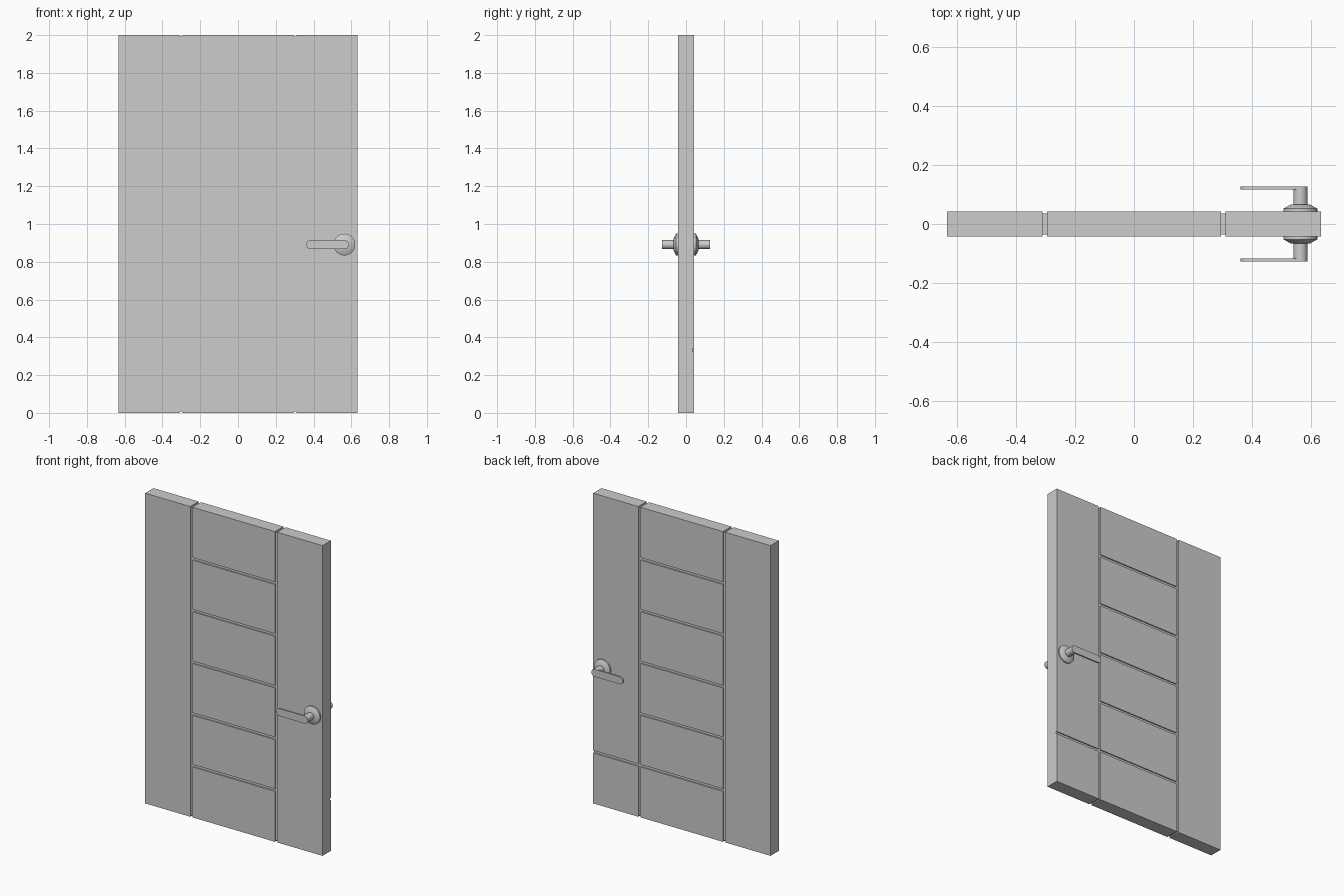
import bpy, bmesh, math
from mathutils import Vector

cube = bpy.data.objects.get("Cube")
if cube:
    bpy.data.objects.remove(cube, do_unlink=True)

grey = bpy.data.materials.new("light grey")
grey.use_nodes = True
grey.diffuse_color = (0.604, 0.604, 0.604, 1)
grey.node_tree.nodes["Principled BSDF"].inputs["Base Color"].default_value = (0.604, 0.604, 0.604, 1)

W, T, H = 0.6325, 0.0425, 2.0      # half width, half thickness, height
GROOVE, DEPTH = 0.016, 0.007       # groove width and depth
GX = 0.302                         # x of the upright grooves


def finish(name, bm, smooth=False, mirror=False):
    bmesh.ops.recalc_face_normals(bm, faces=bm.faces)
    mesh = bpy.data.meshes.new(name)
    bm.to_mesh(mesh)
    bm.free()
    mesh.materials.append(grey)
    ob = bpy.data.objects.new(name, mesh)
    bpy.context.collection.objects.link(ob)
    if smooth:
        bpy.ops.object.select_all(action='DESELECT')
        ob.select_set(True)
        bpy.context.view_layer.objects.active = ob
        bpy.ops.object.shade_smooth_by_angle(angle=math.radians(30))
    if mirror:
        mod = ob.modifiers.new("other side", 'MIRROR')
        mod.use_axis = (False, True, False)
        mod.use_mirror_merge = False
    return ob


def extrude(name, points, vector, **kw):
    """Solid made by pushing a flat outline along a vector."""
    bm = bmesh.new()
    face = bm.faces.new([bm.verts.new(p) for p in points])
    ext = bmesh.ops.extrude_face_region(bm, geom=[face], use_keep_orig=True)
    moved = [g for g in ext["geom"] if isinstance(g, bmesh.types.BMVert)]
    bmesh.ops.translate(bm, verts=moved, vec=Vector(vector))
    return finish(name, bm, **kw)


def board(name, x0, x1, t, z0, z1):
    return extrude(name, [(x0, -t, z0), (x0, t, z0), (x0, t, z1), (x0, -t, z1)], (x1 - x0, 0, 0))


# Recessed core that forms the floor of every groove
board("door_core", -GX - 0.05, GX + 0.05, T - DEPTH, DEPTH, H - DEPTH)

# Plain stile on the hinge side
g = GROOVE / 2
board("hinge_stile", -W, -GX - g, T, 0, H)

# Handle stile, with one groove across its back
z = H / 6
outline = [(-T, 0), (T, 0), (T, z - g), (T - DEPTH, z - g),
           (T - DEPTH, z + g), (T, z + g), (T, H), (-T, H)]
extrude("handle_stile", [(GX + g, y, h) for y, h in outline], (W - GX - g, 0, 0))

# Six centre panels
for i in range(6):
    low = 0 if i == 0 else H * i / 6 + g
    high = H if i == 5 else H * (i + 1) / 6 - g
    board(f"centre_panel_{i + 1}", -GX + g, GX - g, T, low, high)

# Handle on both faces
HX, HZ, R = 0.563, 0.891, 0.024


def lathe(name, profile, steps=48):
    """Turn (radius, y) points around the handle axis."""
    bm = bmesh.new()
    verts = [bm.verts.new((HX + r, y, HZ)) for r, y in profile]
    edges = [bm.edges.new(pair) for pair in zip(verts, verts[1:])]
    bmesh.ops.spin(bm, geom=verts + edges, cent=(HX, 0, HZ), axis=(0, 1, 0),
                   angle=math.tau, steps=steps)
    bmesh.ops.remove_doubles(bm, verts=bm.verts, dist=1e-5)
    return finish(name, bm, smooth=True, mirror=True)


lathe("handle_rosette", [(0, -T + 0.002), (0.0575, -T + 0.002), (0.0575, -0.052),
                         (0.032, -0.066), (0, -0.066)])
lathe("handle_stem", [(0, -0.06), (R, -0.06), (R, -0.12), (0, -0.12)])

# Flat lever with rounded ends
left, n = 0.361 + R, 16
ends = [(HX, -math.pi / 2), (left, math.pi / 2)]
capsule = [(cx + R * math.cos(a0 + math.pi * k / n), -0.127, HZ + R * math.sin(a0 + math.pi * k / n))
           for cx, a0 in ends for k in range(n + 1)]
extrude("handle_lever", capsule, (0, 0.01, 0), smooth=True, mirror=True)
